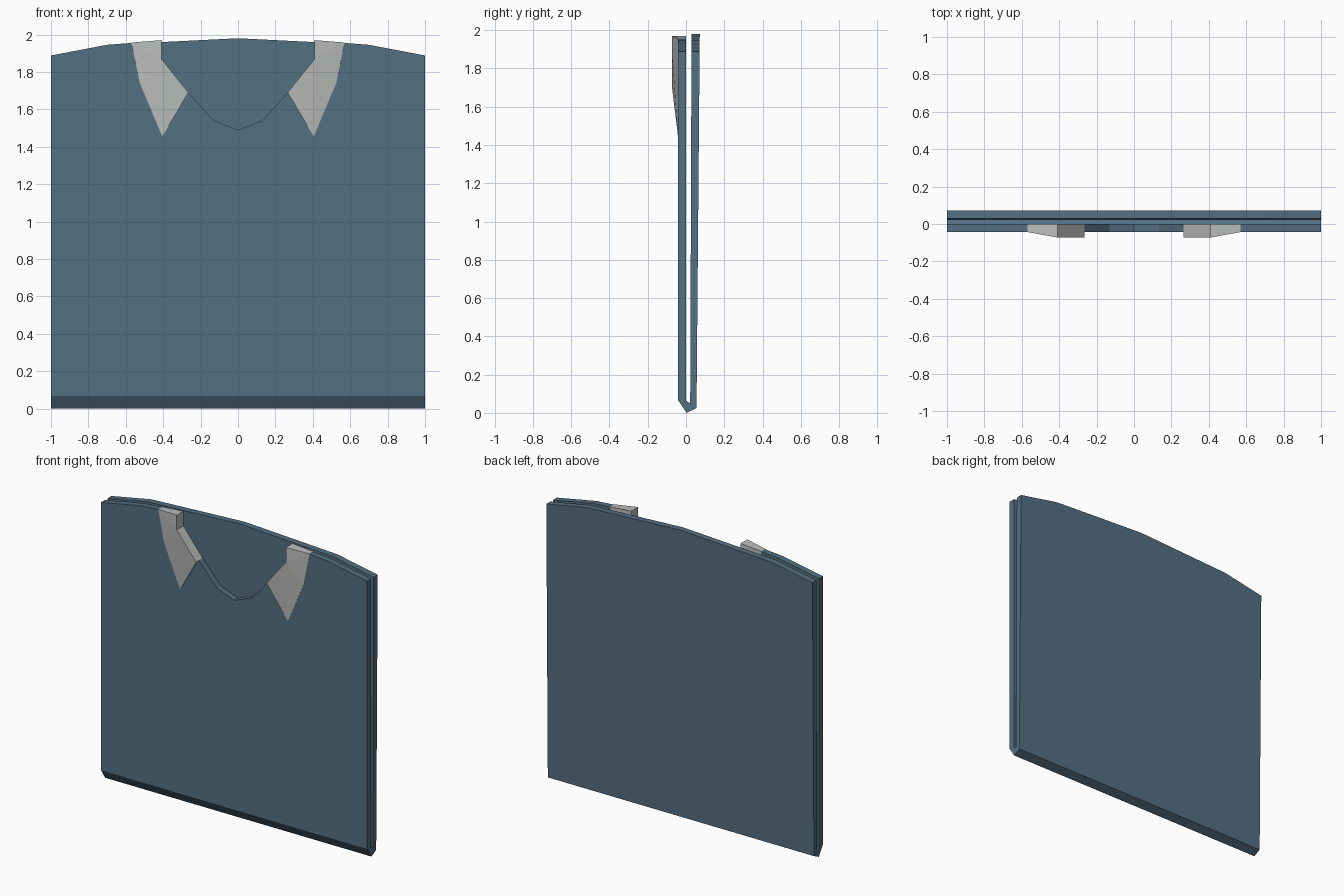
import bpy, bmesh

if "Cube" in bpy.data.objects:
    bpy.data.objects.remove(bpy.data.objects["Cube"])

TIP = (0.405, 1.455)


def material(name, rgb):
    m = bpy.data.materials.new(name)
    m.diffuse_color = (*rgb, 1)
    m.use_nodes = True
    m.node_tree.nodes["Principled BSDF"].inputs["Base Color"].default_value = m.diffuse_color
    return m


blue = material("slate blue", (0.088, 0.160, 0.225))
grey = material("light grey", (0.50, 0.525, 0.505))


def finish(name, bm, mat):
    bmesh.ops.remove_doubles(bm, verts=bm.verts, dist=0.0005)
    bmesh.ops.recalc_face_normals(bm, faces=bm.faces)
    me = bpy.data.meshes.new(name)
    bm.to_mesh(me)
    bm.free()
    me.materials.append(mat)
    ob = bpy.data.objects.new(name, me)
    bpy.context.collection.objects.link(ob)
    return ob


def loft(bm, a, b, skip=(), caps=True):
    """Join two matching loops of points, leaving out the skipped sides."""
    va, vb = ([bm.verts.new(p) for p in loop] for loop in (a, b))
    n = len(a)
    if caps:
        bm.faces.new(va)
        bm.faces.new(vb[::-1])
    for i in range(n):
        if i not in skip:
            j = (i + 1) % n
            bm.faces.new((va[i], va[j], vb[j], vb[i]))


def mirrored(half):
    """Right half outline, ending on the centre line, made whole."""
    return half + [(-x, z) for x, z in reversed(half) if x > 0]


# Fold cross-section (y, z): outer front, lowest ridge, outer back, inner back, inner front
FOLD = [(-0.042, 0.068), (0.003, 0.0), (0.055, 0.025), (0.022, 0.05), (0.0, 0.064)]

# Front panel with the neckline and the collar seats cut out
body = bmesh.new()
neck = mirrored([(1, 0), (1, 1.888), (0.7, 1.945), (0.57, 1.955), (0.525, 1.74),
                 TIP, (0.265, 1.69), (0.13, 1.54), (0, 1.49)])


def panel(outline, outer, inner, y_top):
    """Slab rising from the fold; its open bottom side is closed by the fold."""
    loops = []
    for (y0, z0), y1 in zip((outer, inner), y_top):
        loops.append([(x, y0 + (y1 - y0) * (max(z, z0) - z0) / (1.98 - z0), max(z, z0))
                      for x, z in outline])
    loft(body, loops[0], loops[1], skip=(len(outline) - 1,))


panel(neck, FOLD[0], FOLD[4], (-0.042, 0.0))

# Back panel, leaning very slightly away
back = mirrored([(1, 0), (1, 1.888), (0.7, 1.945), (0, 1.98)])
panel(back, FOLD[2], FOLD[3], (0.072, 0.029))

# Fold joining both panels at the bottom
loft(body, [(-1, y, z) for y, z in FOLD], [(1, y, z) for y, z in FOLD], skip=(2, 4))
finish("folded_shirt_body", body, blue)


# Collar flaps: thick along the neck, thinning to the outer edge and the tip
def collar(name, s):
    pts = [(0.41, 1.97, -0.072), (0.41, 1.87, -0.072), (0.265, 1.69, -0.072),
           (*TIP, -0.043), (0.525, 1.74, -0.043), (0.57, 1.957, -0.043)]
    bm = bmesh.new()
    front = [(s * x, y, z) for x, z, y in pts]
    rear = [(s * x, 0, z) for x, z, y in pts]
    loft(bm, front, rear, caps=False)
    f = [bm.verts.new(p) for p in front]
    for ids in ((0, 1, 5), (1, 4, 5), (1, 3, 4), (1, 2, 3)):
        bm.faces.new([f[i] for i in ids])
    bm.faces.new([bm.verts.new(p) for p in rear])
    finish(name, bm, grey)


collar("collar_right", 1)
collar("collar_left", -1)
